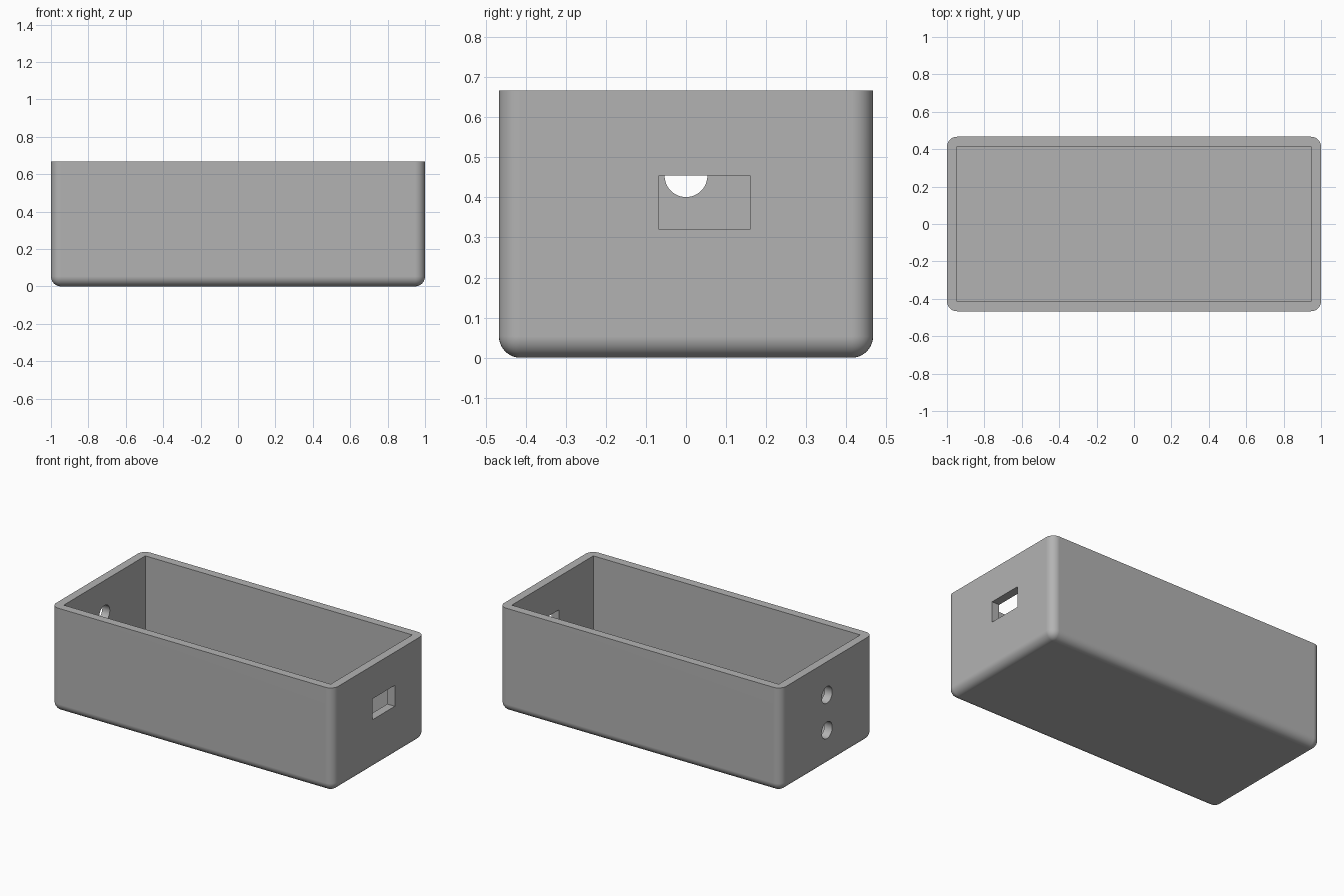
import bpy, bmesh, math
from mathutils import Matrix

default = bpy.data.objects.get("Cube")
if default:
    bpy.data.objects.remove(default, do_unlink=True)

LENGTH, DEPTH, HEIGHT = 2.0, 0.933, 0.667
WALL = 0.0533

grey = bpy.data.materials.new("plain grey")
grey.use_nodes = True
colour = (0.45, 0.45, 0.45, 1)
grey.diffuse_color = colour
grey.node_tree.nodes["Principled BSDF"].inputs["Base Color"].default_value = colour


def add_object(name, bm):
    mesh = bpy.data.meshes.new(name)
    bm.to_mesh(mesh)
    bm.free()
    mesh.materials.append(grey)
    obj = bpy.data.objects.new(name, mesh)
    bpy.context.collection.objects.link(obj)
    return obj


def block(x0, x1, y0, y1, z0, z1):
    bm = bmesh.new()
    bmesh.ops.create_cube(bm, size=1)
    bmesh.ops.scale(bm, vec=(x1 - x0, y1 - y0, z1 - z0), verts=bm.verts)
    bmesh.ops.translate(bm, vec=((x0 + x1) / 2, (y0 + y1) / 2, (z0 + z1) / 2), verts=bm.verts)
    return bm


def round_hole(z):
    bm = bmesh.new()
    place = Matrix.Translation((-LENGTH / 2, 0, z)) @ Matrix.Rotation(math.pi / 2, 4, "Y")
    bmesh.ops.create_cone(bm, cap_ends=True, segments=64, radius1=WALL, radius2=WALL,
                          depth=0.3, matrix=place)
    return bm


# Outer shell: every edge rounded except the rim
hx, hy = LENGTH / 2, DEPTH / 2
bm = block(-hx, hx, -hy, hy, 0, HEIGHT)
rounded = [e for e in bm.edges if min(v.co.z for v in e.verts) < HEIGHT / 2]
bmesh.ops.bevel(bm, geom=rounded, offset=WALL, offset_type="OFFSET",
                segments=10, profile=0.5, affect="EDGES")
box = add_object("open_box", bm)

# Cavity, connector slot in one end, two round holes in the other
cutters = [
    add_object("cavity_cutter", block(WALL - hx, hx - WALL, WALL - hy, hy - WALL, WALL, HEIGHT + 0.2)),
    add_object("slot_cutter", block(hx - 0.15, hx + 0.15, -0.067, 0.16, 0.32, 0.454)),
    add_object("upper_hole_cutter", round_hole(0.454)),
    add_object("lower_hole_cutter", round_hole(0.228)),
]

bpy.ops.object.select_all(action="DESELECT")
box.select_set(True)
bpy.context.view_layer.objects.active = box
for cutter in cutters:
    cut = box.modifiers.new(cutter.name, "BOOLEAN")
    cut.operation = "DIFFERENCE"
    cut.solver = "EXACT"
    cut.object = cutter
    bpy.ops.object.modifier_apply(modifier=cut.name)
    bpy.data.objects.remove(cutter, do_unlink=True)

# Smooth rounded edges, flat walls
bpy.ops.object.shade_smooth_by_angle(angle=math.radians(30))
normals = box.modifiers.new("flat_walls", "WEIGHTED_NORMAL")
normals.keep_sharp = True
